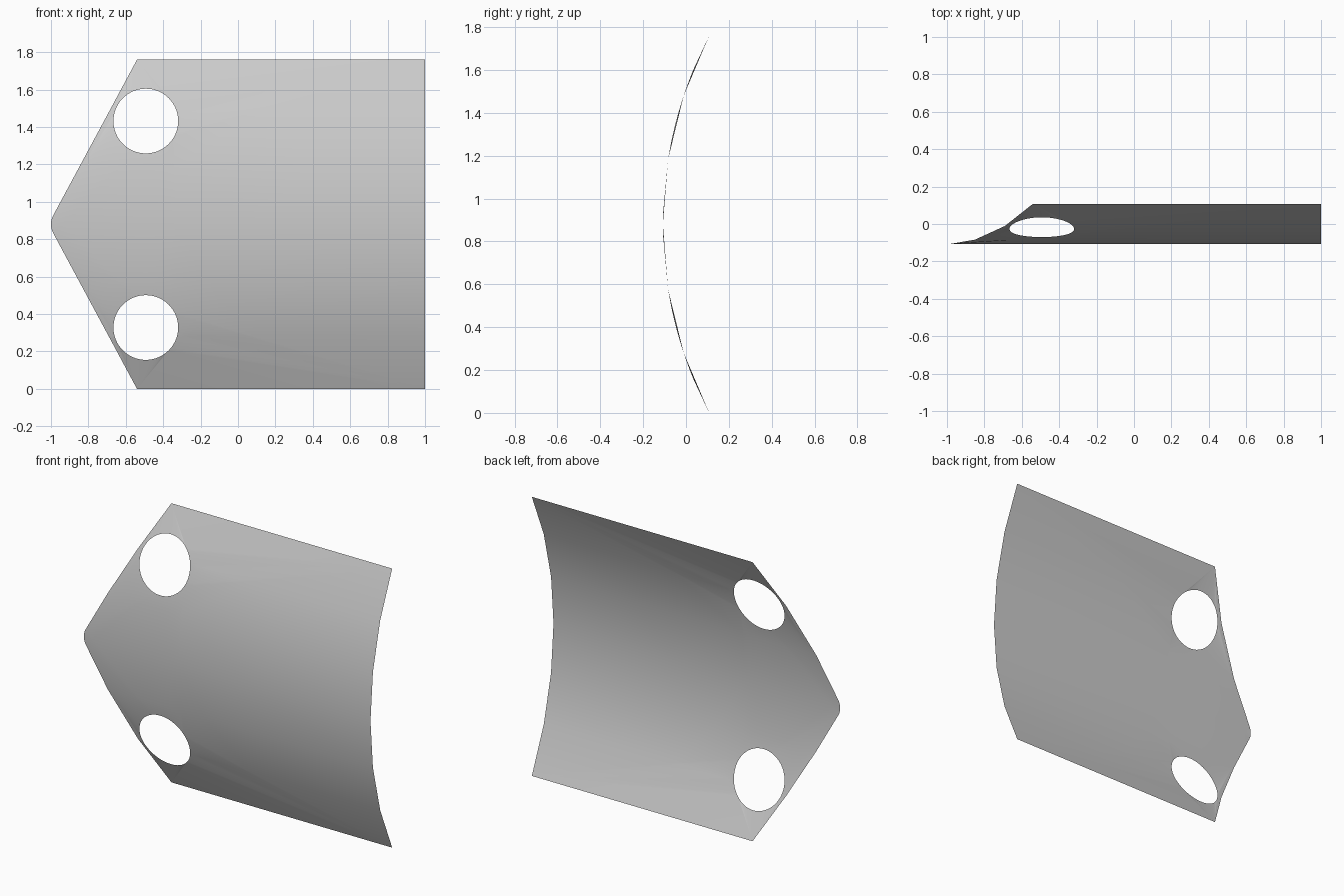
import bpy, bmesh, math

if "Cube" in bpy.data.objects:
    bpy.data.objects.remove(bpy.data.objects["Cube"])

HEIGHT, R, HALF = 1.76, 1.90, 0.88      # sheet height, bend radius, half height
NOSE_R, NOSE_X = 0.10, -0.90            # rounded nose radius and centre
ROWS = 6                                # straight bands across the bend
half_angle = math.asin(HALF / R)

bm = bmesh.new()


def loop(points):
    verts = [bm.verts.new((x, 0, z)) for x, z in points]
    return [bm.edges.new((a, b)) for a, b in zip(verts, verts[1:] + verts[:1])]


# Outline: square right end, pointed left end with a rounded nose
slant = math.atan2(0.47, 0.88)
nose = []
for i in range(9):
    a = -(math.pi / 2 - (math.pi / 2 - slant)) + 2 * slant * i / 8
    nose.append((NOSE_X - NOSE_R * math.cos(a), HALF + NOSE_R * math.sin(a)))
edges = loop([(-0.54, 0), *nose, (-0.54, HEIGHT), (1, HEIGHT), (1, 0)])

# Two round holes near the pointed end
for zc in (0.328, HEIGHT - 0.328):
    edges += loop([(-0.493 + 0.173 * math.cos(math.tau * i / 64),
                    zc + 0.173 * math.sin(math.tau * i / 64)) for i in range(64)])
bmesh.ops.triangle_fill(bm, edges=edges, use_beauty=True, normal=(0, -1, 0))

# Cut into bands, then bend around the long axis
for i in range(1, ROWS):
    z = HALF + R * math.sin(half_angle * (2 * i / ROWS - 1))
    bmesh.ops.bisect_plane(bm, geom=bm.verts[:] + bm.edges[:] + bm.faces[:],
                           plane_co=(0, 0, z), plane_no=(0, 0, 1), dist=1e-5)
for v in bm.verts:
    v.co.y = -0.108 + R - math.sqrt(R * R - (v.co.z - HALF) ** 2)
bmesh.ops.triangulate(bm, faces=bm.faces[:])
bm.normal_update()
for f in bm.faces:
    f.smooth = True
    if f.normal.y > 0:
        f.normal_flip()

mesh = bpy.data.meshes.new("curved_plate")
bm.to_mesh(mesh)
bm.free()
plate = bpy.data.objects.new("curved_plate", mesh)
bpy.context.collection.objects.link(plate)

grey = bpy.data.materials.new("light_grey")
grey.diffuse_color = (0.6, 0.6, 0.6, 1)
grey.use_nodes = True
grey.node_tree.nodes["Principled BSDF"].inputs["Base Color"].default_value = grey.diffuse_color
mesh.materials.append(grey)
